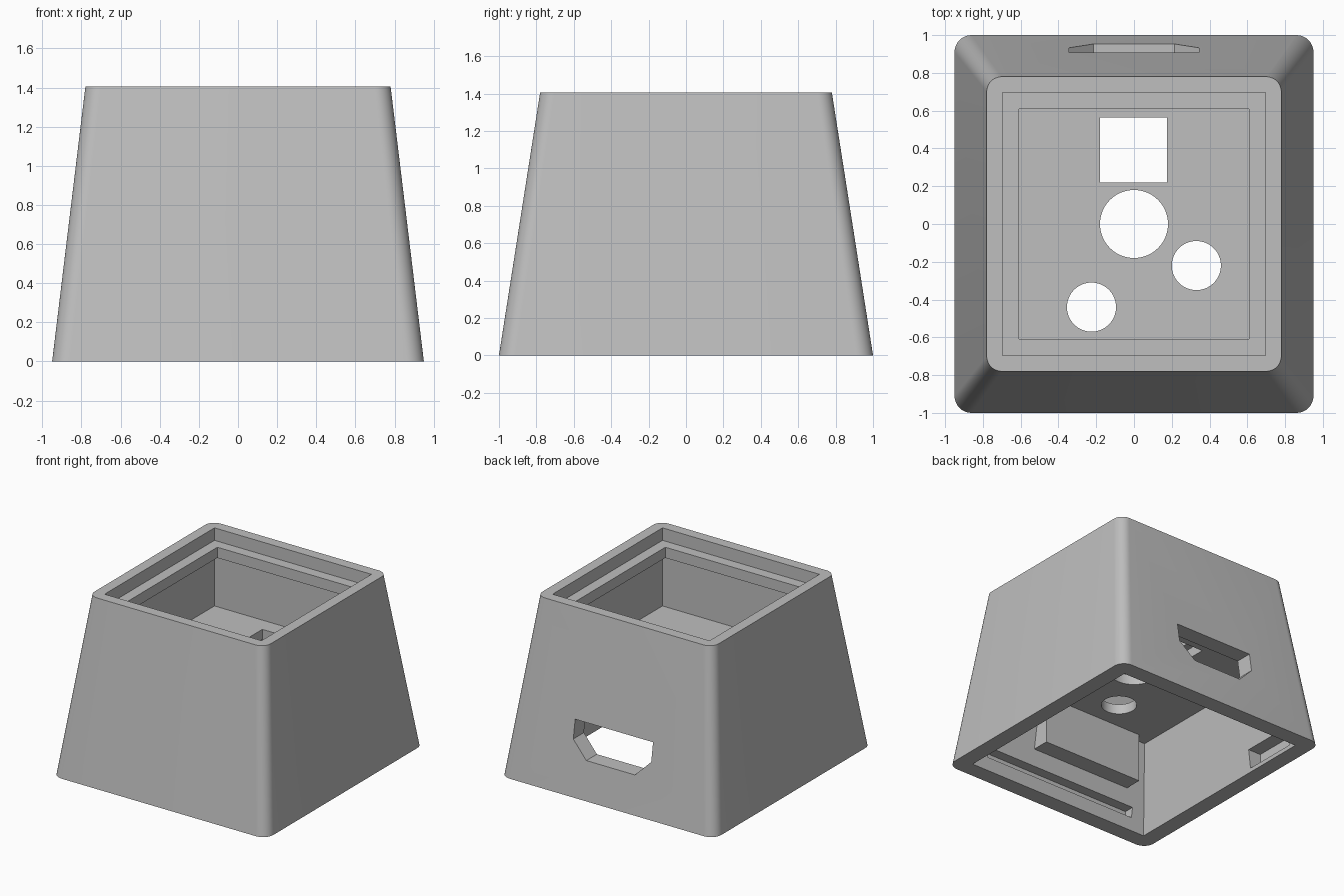
import bpy, bmesh, math

if "Cube" in bpy.data.objects:
    bpy.data.objects.remove(bpy.data.objects["Cube"])

shell_grey = bpy.data.materials.new("shell_grey")
shell_grey.diffuse_color = (0.52, 0.52, 0.52, 1)
shell_grey.use_nodes = True
shell_grey.node_tree.nodes["Principled BSDF"].inputs["Base Color"].default_value = shell_grey.diffuse_color


def loft(name, low, high):
    """Solid between two matching closed loops of points."""
    bm = bmesh.new()
    a = [bm.verts.new(p) for p in low]
    b = [bm.verts.new(p) for p in high]
    bm.faces.new(a)
    bm.faces.new(b)
    for i in range(len(a)):
        j = (i + 1) % len(a)
        bm.faces.new((a[i], a[j], b[j], b[i]))
    bmesh.ops.recalc_face_normals(bm, faces=bm.faces)
    mesh = bpy.data.meshes.new(name)
    bm.to_mesh(mesh)
    bm.free()
    ob = bpy.data.objects.new(name, mesh)
    bpy.context.collection.objects.link(ob)
    ob.data.materials.append(shell_grey)
    return ob


def rounded(hx, hy, r, z, seg=10):
    pts = []
    for k, (sx, sy) in enumerate(((1, 1), (-1, 1), (-1, -1), (1, -1))):
        for i in range(seg + 1):
            t = math.pi / 2 * (k + i / seg)
            pts.append((sx * (hx - r) + r * math.cos(t),
                        sy * (hy - r) + r * math.sin(t), z))
    return pts


def rect(x0, x1, y0, y1, z):
    return [(x0, y0, z), (x1, y0, z), (x1, y1, z), (x0, y1, z)]


def box(name, x0, x1, y0, y1, z0, z1):
    return loft(name, rect(x0, x1, y0, y1, z0), rect(x0, x1, y0, y1, z1))


def circle(x, y, r, z, n=64):
    return [(x + r * math.cos(2 * math.pi * i / n),
             y + r * math.sin(2 * math.pi * i / n), z) for i in range(n)]


def combine(target, tool, operation):
    m = target.modifiers.new(tool.name, 'BOOLEAN')
    m.operation, m.solver, m.object = operation, 'EXACT', tool
    tool.hide_render = True
    bpy.context.view_layer.objects.active = target
    bpy.ops.object.modifier_apply(modifier=m.name)
    bpy.data.objects.remove(tool)


# Tapered outer shell
H = 1.405
shell = loft("housing", rounded(0.95, 1.0, 0.09, 0), rounded(0.78, 0.78, 0.08, H))

cutters = [
    # top recess, lip opening and upper compartment
    box("top_recess", -0.695, 0.695, -0.695, 0.695, 1.305, 1.5),
    box("lip_opening", -0.61, 0.61, -0.61, 0.61, 1.15, 1.4),
    box("upper_room", -0.695, 0.695, -0.695, 0.695, 0.78, 1.22),
    # tapered lower compartment
    loft("lower_room", rect(-0.826, 0.826, -0.876, 0.876, -0.05),
         rect(-0.735, 0.735, -0.755, 0.755, 0.70)),
    # holes in the middle floor
    box("square_hole", -0.18, 0.175, 0.22, 0.565, 0.6, 0.9),
]
for x, y, r in ((0, 0, 0.18), (0.33, -0.22, 0.13), (-0.225, -0.44, 0.13)):
    cutters.append(loft("round_hole", circle(x, y, r, 0.6), circle(x, y, r, 0.9)))

# Port through the back wall
port = [(-0.345, 0.58), (-0.345, 0.43), (-0.215, 0.30),
        (0.215, 0.30), (0.345, 0.43), (0.345, 0.58)]
cutters.append(loft("back_port", [(x, 0.7, z) for x, z in port],
                    [(x, 1.1, z) for x, z in port]))

# Catch grooves inside the lower walls
cutters.append(box("front_groove", -0.69, 0.69, -0.92, -0.8, 0.10, 0.18))
cutters.append(box("left_recess", -0.91, -0.78, 0.36, 0.80, 0.03, 0.18))

for c in cutters:
    combine(shell, c, 'DIFFERENCE')

# Block inside the front wall
combine(shell, box("inner_block", -0.62, 0.27, -0.86, -0.68, 0.31, 0.73), 'UNION')

bpy.ops.object.select_all(action='DESELECT')
shell.select_set(True)
bpy.context.view_layer.objects.active = shell
bpy.ops.object.shade_smooth_by_angle(angle=math.radians(25))
